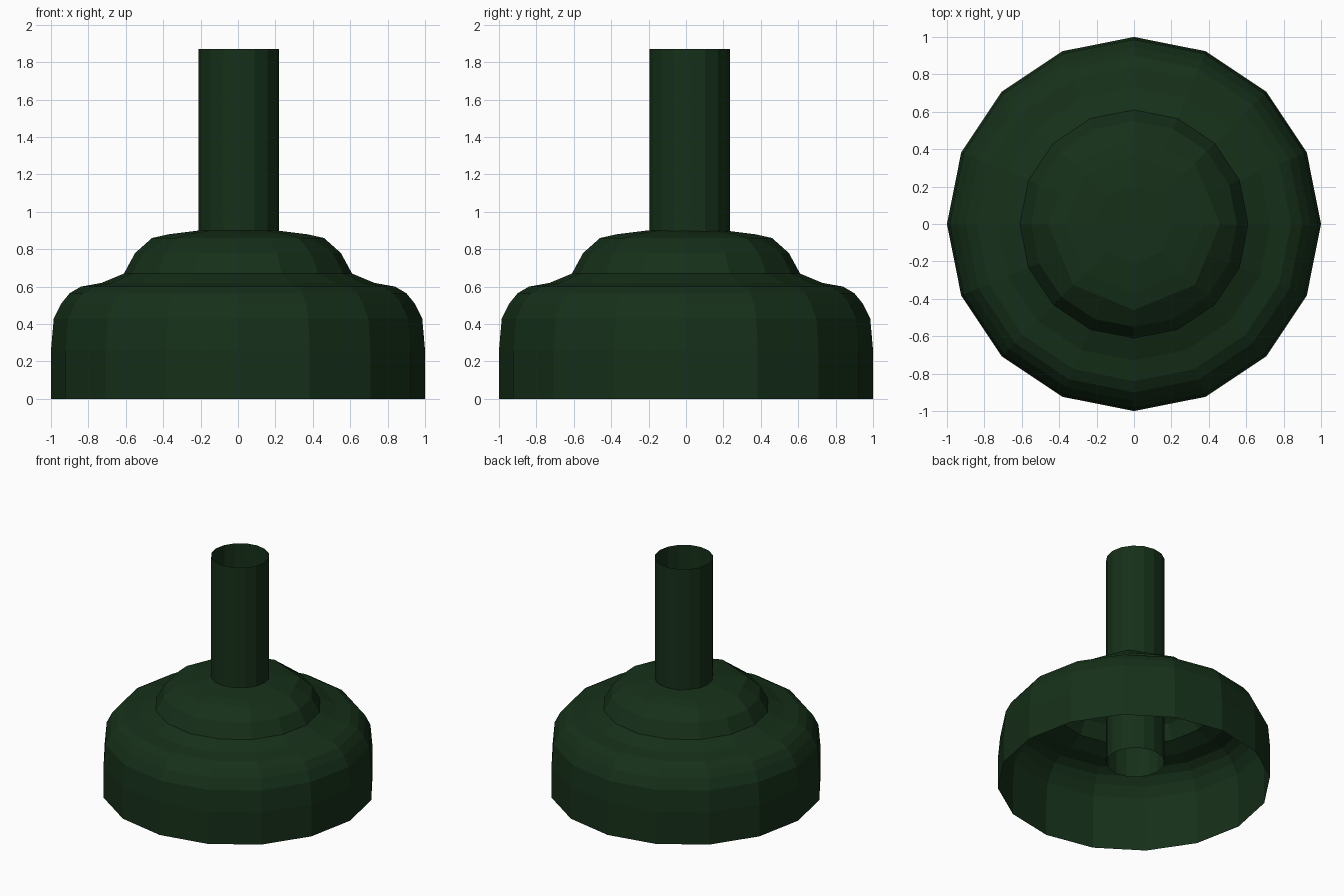
import bpy, bmesh
from math import cos, sin, pi

if "Cube" in bpy.data.objects:
    bpy.data.objects.remove(bpy.data.objects["Cube"])

SIDES = 16

green = bpy.data.materials.new("dark_green")
green.diffuse_color = (0.008, 0.03, 0.01, 1)
green.use_nodes = True
green.node_tree.nodes["Principled BSDF"].inputs["Base Color"].default_value = green.diffuse_color


def lathe(name, profile, centre=(0, 0), apex=None):
    """Revolve (radius, height, odd-vertex scale) rows into an open flat-shaded shell."""
    bm = bmesh.new()
    rings = []
    for r, z, odd in profile:
        ring = []
        for i in range(SIDES):
            k = r * (odd if i % 2 else 1)
            a = 2 * pi * i / SIDES
            ring.append(bm.verts.new((centre[0] + k * cos(a), centre[1] + k * sin(a), z)))
        rings.append(ring)
    for lo, hi in zip(rings, rings[1:]):
        for i in range(SIDES):
            j = (i + 1) % SIDES
            bm.faces.new((lo[i], lo[j], hi[j], hi[i]))
    if apex is not None:
        tip = bm.verts.new((*centre, apex))
        for i in range(SIDES):
            bm.faces.new((rings[-1][i], rings[-1][(i + 1) % SIDES], tip))
    mesh = bpy.data.meshes.new(name)
    bm.to_mesh(mesh)
    bm.free()
    mesh.materials.append(green)
    obj = bpy.data.objects.new(name, mesh)
    bpy.context.collection.objects.link(obj)
    return obj


# Stepped bell-shaped base, open underneath; the crown narrows to eight sides
OCT = cos(pi / 8)
base = [(1.0, 0.0), (1.0, 0.26), (0.985, 0.43), (0.945, 0.51), (0.90, 0.565),
        (0.84, 0.60), (0.73, 0.62), (0.61, 0.67), (0.55, 0.78)]
crown = [(0.46, 0.86), (0.37, 0.88), (0.21, 0.90)]
lathe("bell_base", [(r, z, 1) for r, z in base] + [(r, z, OCT) for r, z in crown], apex=0.905)

# Open tube passing through the crown, slightly off centre
lathe("stem_tube", [(0.215, 0.16, 1), (0.215, 1.87, 1)], centre=(0.005, 0.02))
